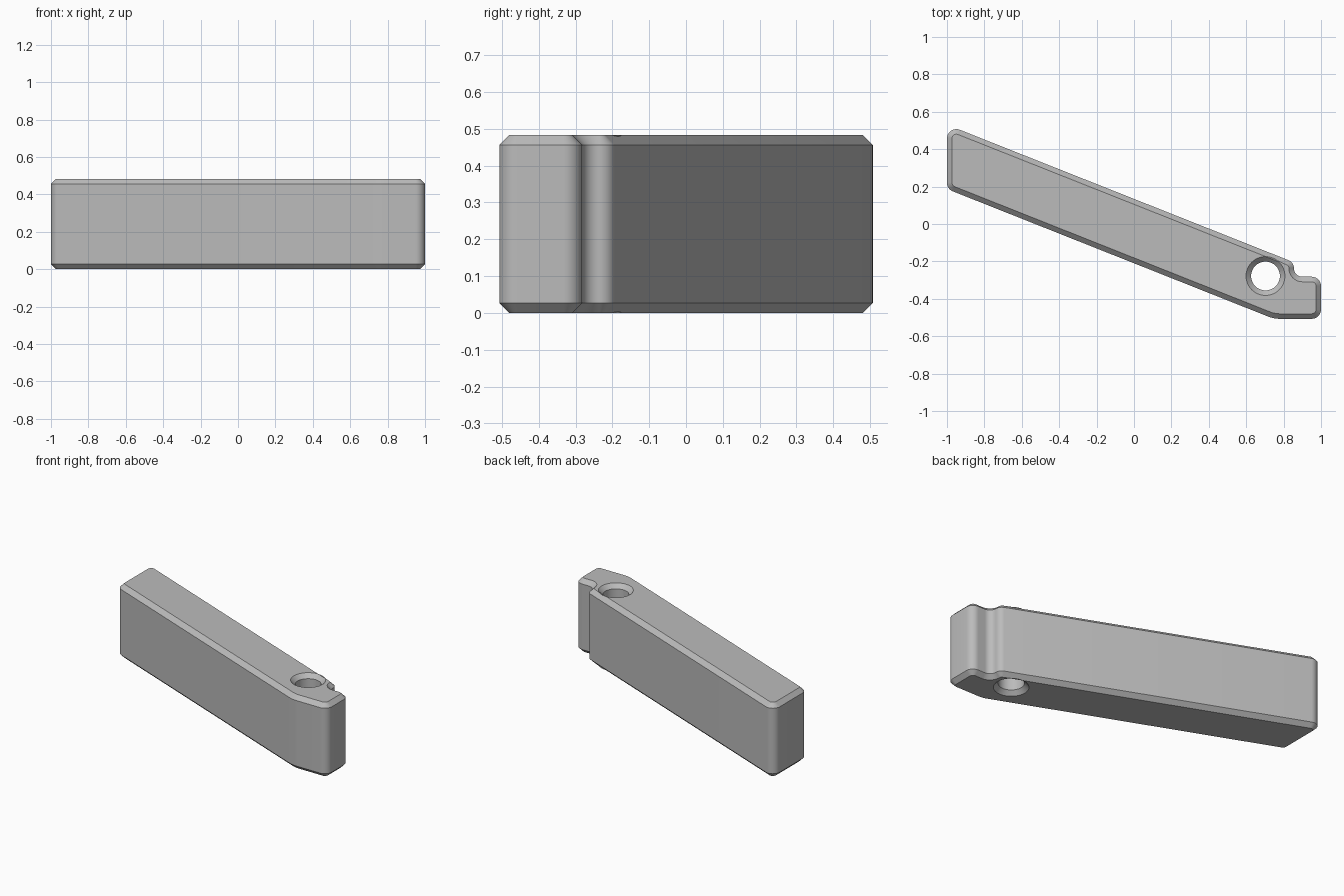
import bpy, bmesh, math
from mathutils import Vector

cube = bpy.data.objects.get("Cube")
if cube:
    bpy.data.objects.remove(cube, do_unlink=True)

HEIGHT, CHAMFER = 0.483, 0.027
LEVELS = [(0, CHAMFER), (CHAMFER, 0), (HEIGHT - CHAMFER, 0), (HEIGHT, CHAMFER)]

# Sharp outline corners, counter-clockwise: x, y, fillet radius
CORNERS = [(-1, 0.187, 0.05), (0.748, -0.507, 0.18), (1, -0.507, 0.05),
           (1, -0.282, 0.05), (0.855, -0.282, 0.045), (0.855, -0.205, 0.045),
           (-1, 0.531, 0.05)]


def rounded_outline(corners, steps=10):
    """Fillet every corner; gives (point, outward normal) pairs."""
    out = []
    for i, (x, y, r) in enumerate(corners):
        p = Vector((x, y))
        d_in = (p - Vector(corners[i - 1][:2])).normalized()
        d_out = (Vector(corners[(i + 1) % len(corners)][:2]) - p).normalized()
        turn = math.atan2(d_in.cross(d_out), d_in.dot(d_out))
        side = math.copysign(1, turn)
        n0 = Vector((d_in.y, -d_in.x))
        centre = p - d_in * r * math.tan(abs(turn) / 2) - n0 * r * side
        a0 = math.atan2(n0.y, n0.x)
        for k in range(steps + 1):
            a = a0 + turn * k / steps
            n = Vector((math.cos(a), math.sin(a)))
            out.append((centre + n * r * side, n))
    return out


def round_hole(cx, cy, r, steps=48):
    """Circle whose normals point into the hole."""
    out = []
    for k in range(steps):
        a = -math.tau * k / steps
        n = Vector((math.cos(a), math.sin(a)))
        out.append((Vector((cx, cy)) + n * r, -n))
    return out


def add_wall(bm, loop):
    """Chamfered wall following a loop; returns its bottom and top rings."""
    rings = [[bm.verts.new((*(p - n * inset), z)) for p, n in loop]
             for z, inset in LEVELS]
    for low, high in zip(rings, rings[1:]):
        for i in range(len(loop)):
            j = (i + 1) % len(loop)
            bm.faces.new((low[i], low[j], high[j], high[i]))
    return rings[0], rings[-1]


def ring_edges(bm, ring):
    return [bm.edges.get((ring[i - 1], ring[i])) for i in range(len(ring))]


# Lever bar: outer wall, pivot hole and the two flat caps
bm = bmesh.new()
outer = add_wall(bm, rounded_outline(CORNERS))
hole = add_wall(bm, round_hole(0.703, -0.278, 0.077))
for rim, bore in zip(outer, hole):
    edges = ring_edges(bm, rim) + ring_edges(bm, bore)
    bmesh.ops.triangle_fill(bm, edges=edges, use_beauty=True)
bmesh.ops.recalc_face_normals(bm, faces=bm.faces)
mesh = bpy.data.meshes.new("lever_bar")
bm.to_mesh(mesh)
bm.free()

bar = bpy.data.objects.new("lever_bar", mesh)
bpy.context.collection.objects.link(bar)

# Plain grey finish
grey = bpy.data.materials.new("plain_grey")
grey.use_nodes = True
colour = (0.5, 0.5, 0.5, 1)
grey.diffuse_color = colour
grey.node_tree.nodes["Principled BSDF"].inputs["Base Color"].default_value = colour
mesh.materials.append(grey)

bpy.ops.object.select_all(action="DESELECT")
bar.select_set(True)
bpy.context.view_layer.objects.active = bar
bpy.ops.object.shade_smooth_by_angle(angle=math.radians(30))
